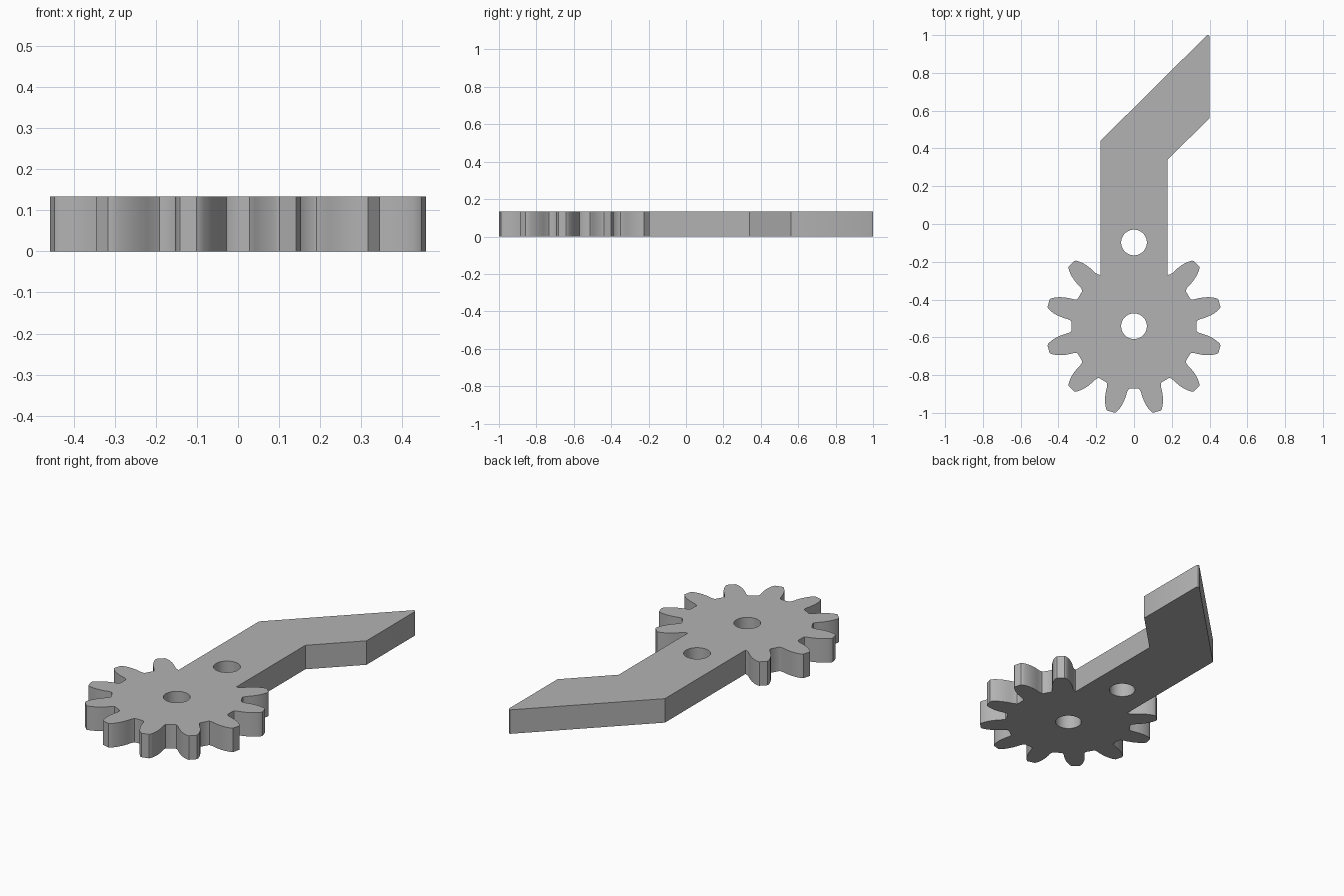
import bpy, bmesh, math

cube = bpy.data.objects.get("Cube")
if cube:
    bpy.data.objects.remove(cube, do_unlink=True)

THICK = 0.134
GEAR_Y = -0.541
HALF_W = 0.178
HOLE_R = 0.068

# One tooth flank: radius and half angle in degrees, root to tip
FLANK = [(0.331, 11.2), (0.335, 10.1), (0.35, 9.0), (0.372, 8.4), (0.395, 7.6),
         (0.415, 6.7), (0.435, 5.6), (0.452, 4.4), (0.463, 3.5), (0.469, 2.5)]


def polar(r, deg, cy):
    """Point at a clockwise angle from +y around (0, cy)."""
    a = math.radians(deg)
    return (r * math.sin(a), cy + r * math.cos(a))


def tooth(centre):
    left = [polar(r, centre - a, GEAR_Y) for r, a in FLANK]
    right = [polar(r, centre + a, GEAR_Y) for r, a in reversed(FLANK)]
    return left + right


def circle(r, cy, n=48):
    return [polar(r, 360 * i / n, cy) for i in range(n)]


# Outline: ten teeth clockwise, then the bent arm
teeth = [p for i in range(10) for p in tooth(45 + 30 * i)]
arm = [(-HALF_W, -0.27), (-HALF_W, 0.44), (0.387, 1.0), (0.396, 0.999),
       (0.401, 0.99), (0.401, 0.562), (HALF_W, 0.34), (HALF_W, -0.27)]
# The arm sides swallow the first and last root points
outline = teeth[1:-1] + arm

# Flat plate with the two bores, then thickness
bm = bmesh.new()
for loop in (outline, circle(HOLE_R, GEAR_Y), circle(HOLE_R, -0.098)):
    verts = [bm.verts.new((x, y, 0)) for x, y in loop]
    for i, v in enumerate(verts):
        bm.edges.new((verts[i - 1], v))
bmesh.ops.triangle_fill(bm, use_beauty=True, use_dissolve=False, edges=bm.edges[:])
top = bmesh.ops.extrude_face_region(bm, geom=bm.faces[:], use_keep_orig=True)["geom"]
bmesh.ops.translate(bm, vec=(0, 0, THICK),
                    verts=[g for g in top if isinstance(g, bmesh.types.BMVert)])
bmesh.ops.recalc_face_normals(bm, faces=bm.faces[:])

mesh = bpy.data.meshes.new("gear_lever")
bm.to_mesh(mesh)
bm.free()
lever = bpy.data.objects.new("gear_lever", mesh)
bpy.context.collection.objects.link(lever)

# Plain grey
grey = bpy.data.materials.new("plain_grey")
grey.use_nodes = True
colour = (0.45, 0.45, 0.45, 1)
grey.diffuse_color = colour
grey.node_tree.nodes["Principled BSDF"].inputs["Base Color"].default_value = colour
mesh.materials.append(grey)

# Smooth tooth flanks and bores, sharp rims
bpy.ops.object.select_all(action="DESELECT")
lever.select_set(True)
bpy.context.view_layer.objects.active = lever
bpy.ops.object.shade_smooth_by_angle(angle=math.radians(30))
